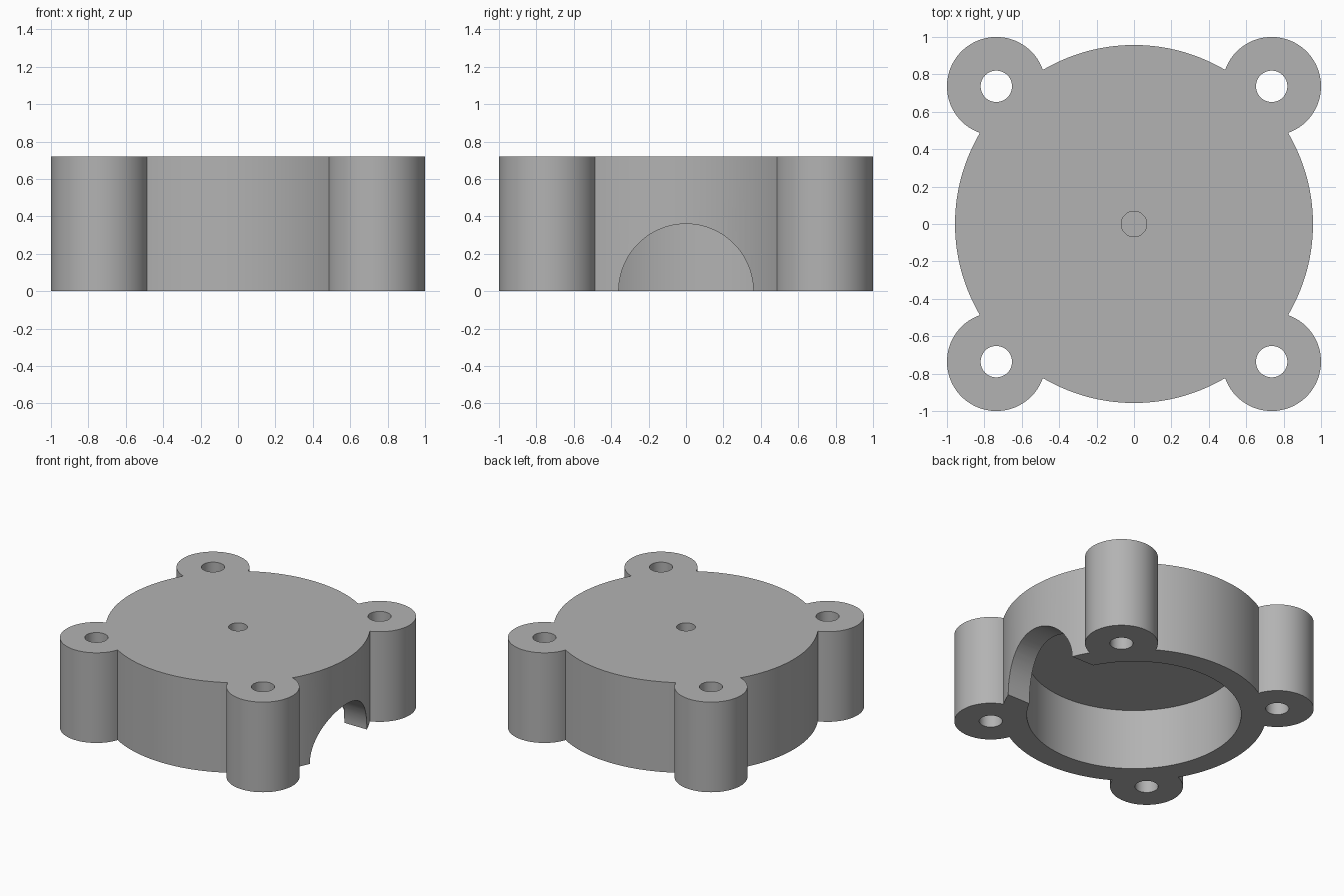
import bpy, bmesh, math
from mathutils import Vector

HEIGHT, DISC_R = 0.72, 0.957
POST_AT, POST_R, HOLE_R = 0.736, 0.264, 0.084
CAVITY_R, CAVITY_DEPTH, ARCH_R = 0.776, 0.485, 0.36
PILOT_R, PILOT_DEPTH = 0.068, 0.12

cube = bpy.data.objects.get("Cube")
if cube:
    bpy.data.objects.remove(cube)

grey = bpy.data.materials.new("plain_grey")
grey.use_nodes = True
colour = (0.45, 0.45, 0.45, 1)
grey.diffuse_color = colour
grey.node_tree.nodes["Principled BSDF"].inputs["Base Color"].default_value = colour


def arc(centre, radius, start, end, steps):
    """Points along an arc, leaving out the last one."""
    angles = [start + (end - start) * i / steps for i in range(steps)]
    return [centre + radius * Vector((math.cos(a), math.sin(a))) for a in angles]


def extruded(name, outline, height):
    bm = bmesh.new()
    face = bm.faces.new([bm.verts.new((p.x, p.y, 0)) for p in outline])
    result = bmesh.ops.extrude_face_region(bm, geom=[face])
    top = [v for v in result["geom"] if isinstance(v, bmesh.types.BMVert)]
    bmesh.ops.translate(bm, verts=top, vec=(0, 0, height))
    bmesh.ops.recalc_face_normals(bm, faces=bm.faces)
    mesh = bpy.data.meshes.new(name)
    bm.to_mesh(mesh)
    bm.free()
    mesh.materials.append(grey)
    obj = bpy.data.objects.new(name, mesh)
    bpy.context.collection.objects.link(obj)
    return obj


def cut_cylinder(target, radius, depth, location, segments, rotation=(0, 0, 0)):
    bpy.ops.mesh.primitive_cylinder_add(
        vertices=segments, radius=radius, depth=depth, location=location, rotation=rotation)
    cutter = bpy.context.object
    cutter.name = "cutter"
    cutter.hide_render = True
    cutter.data.materials.append(grey)
    mod = target.modifiers.new("cut", "BOOLEAN")
    mod.operation, mod.solver, mod.object = "DIFFERENCE", "EXACT", cutter
    bpy.context.view_layer.objects.active = target
    bpy.ops.object.modifier_apply(modifier=mod.name)
    bpy.data.objects.remove(cutter)


# Outline: a round disc joined to four round corner posts
reach = POST_AT * math.sqrt(2)
disc_half = math.acos((DISC_R**2 + reach**2 - POST_R**2) / (2 * DISC_R * reach))
post_half = math.pi - math.acos((reach**2 + POST_R**2 - DISC_R**2) / (2 * reach * POST_R))
outline = []
for quarter in range(4):
    diagonal = math.pi / 4 + quarter * math.pi / 2
    centre = reach * Vector((math.cos(diagonal), math.sin(diagonal)))
    outline += arc(centre, POST_R, diagonal - post_half, diagonal + post_half, 48)
    outline += arc(Vector((0, 0)), DISC_R, diagonal + disc_half,
                   diagonal + math.pi / 2 - disc_half, 32)
housing = extruded("housing", outline, HEIGHT)

# Round cavity open at the bottom
cut_cylinder(housing, CAVITY_R, CAVITY_DEPTH * 2, (0, 0, 0), 128)

# Arched opening through the wall on the left side
cut_cylinder(housing, ARCH_R, 0.8, (0.9, 0, 0), 96, (0, math.pi / 2, 0))

# Screw holes through the posts
for sx in (-1, 1):
    for sy in (-1, 1):
        cut_cylinder(housing, HOLE_R, 2, (sx * POST_AT, sy * POST_AT, 0), 48)

# Blind pilot hole in the middle of the top
cut_cylinder(housing, PILOT_R, PILOT_DEPTH * 2, (0, 0, HEIGHT), 48)

bpy.ops.object.select_all(action="DESELECT")
housing.select_set(True)
bpy.context.view_layer.objects.active = housing
bpy.ops.object.shade_smooth_by_angle(angle=math.radians(30))
